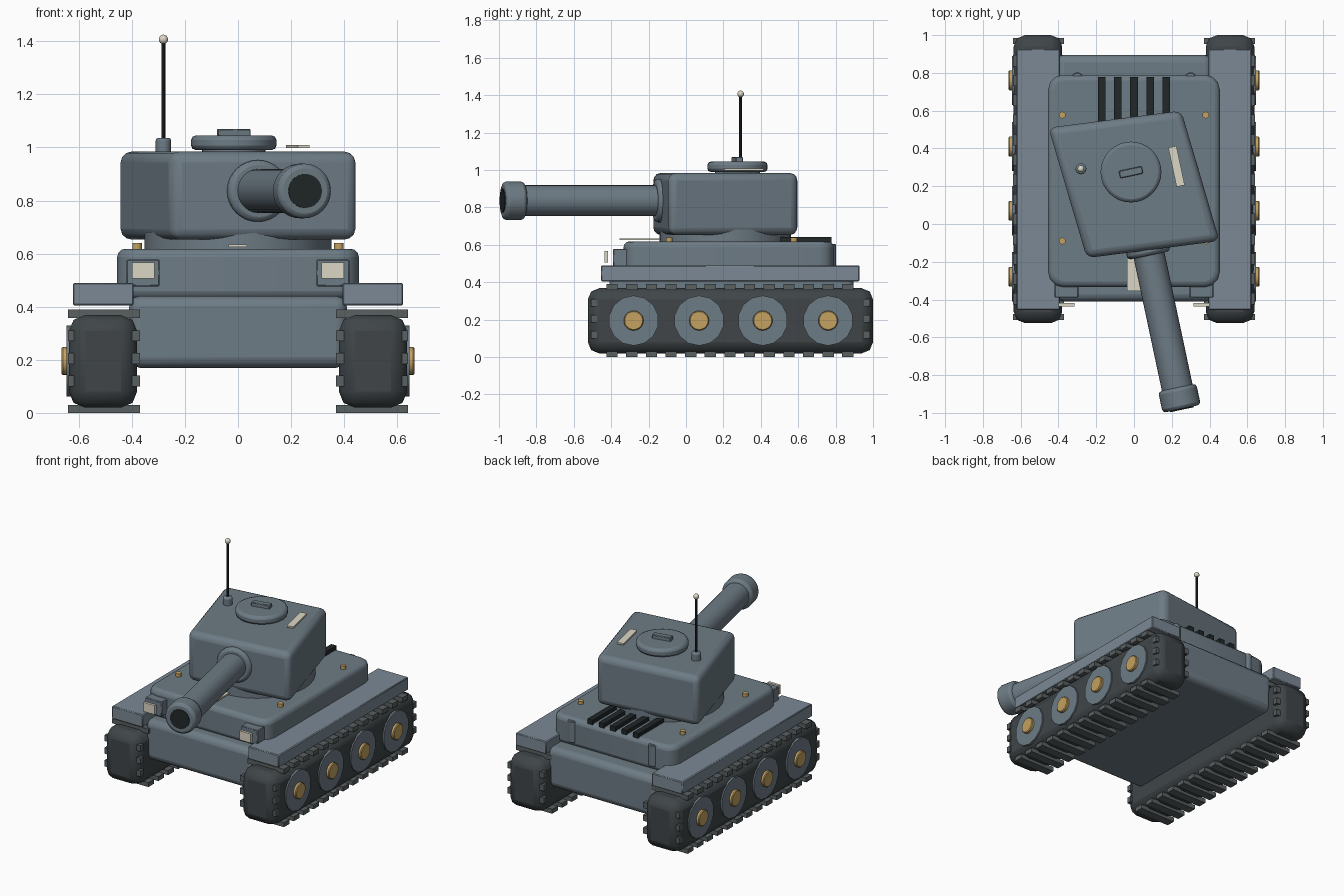
import bpy, bmesh, math
from mathutils import Vector, Matrix

if "Cube" in bpy.data.objects:
    bpy.data.objects.remove(bpy.data.objects["Cube"])


def mat(name, rgb):
    m = bpy.data.materials.new(name)
    m.diffuse_color = (*rgb, 1)
    m.use_nodes = True
    m.node_tree.nodes["Principled BSDF"].inputs["Base Color"].default_value = m.diffuse_color
    return m


HULL = mat("hull_paint", (0.155, 0.2, 0.235))
PANEL = mat("panel_paint", (0.2, 0.25, 0.3))
TRACK = mat("track_rubber", (0.05, 0.06, 0.065))
CLEAT = mat("cleat_metal", (0.1, 0.115, 0.12))
GOLD = mat("brass", (0.55, 0.36, 0.12))
CREAM = mat("cream", (0.72, 0.68, 0.56))
BLACK = mat("black", (0.015, 0.02, 0.022))

PIVOT = Vector((0, 0.21, 0.836))          # turret rotation centre
YAW = math.radians(12)
AIM = Vector((math.sin(YAW), -math.cos(YAW), 0))


def finish(name, bm, material, bevel=0, seg=3):
    bmesh.ops.recalc_face_normals(bm, faces=bm.faces)
    me = bpy.data.meshes.new(name)
    bm.to_mesh(me)
    bm.free()
    me.materials.append(material)
    ob = bpy.data.objects.new(name, me)
    bpy.context.collection.objects.link(ob)
    if bevel:
        b = ob.modifiers.new("bevel", "BEVEL")
        b.width, b.segments, b.limit_method = bevel, seg, "ANGLE"
        b.angle_limit = math.radians(40)
    bpy.context.view_layer.objects.active = ob
    bpy.ops.object.select_all(action="DESELECT")
    ob.select_set(True)
    bpy.ops.object.shade_smooth_by_angle(angle=math.radians(32))
    return ob


def add_box(bm, x, y, z, yaw=0):
    c = Vector(((x[0] + x[1]) / 2, (y[0] + y[1]) / 2, (z[0] + z[1]) / 2))
    m = Matrix.Translation(c) @ Matrix.Rotation(yaw, 4, "Z") @ Matrix.Diagonal(
        (abs(x[1] - x[0]), y[1] - y[0], z[1] - z[0], 1))
    bmesh.ops.create_cube(bm, size=1, matrix=m)


def box(name, x, y, z, material, bevel=0, seg=3, yaw=0):
    bm = bmesh.new()
    add_box(bm, x, y, z, yaw)
    return finish(name, bm, material, bevel, seg)


def cyl(name, a, b, r, material, sides=32, bevel=0, seg=2):
    a, b = Vector(a), Vector(b)
    d = b - a
    bm = bmesh.new()
    m = Matrix.Translation((a + b) / 2) @ d.to_track_quat("Z", "Y").to_matrix().to_4x4()
    bmesh.ops.create_cone(bm, cap_ends=True, segments=sides, radius1=r, radius2=r,
                          depth=d.length, matrix=m)
    return finish(name, bm, material, bevel, seg)


def prism(name, pts, z0, z1, material, bevel, seg=3):
    bm = bmesh.new()
    f = bm.faces.new([bm.verts.new((x, y, z0)) for x, y in pts])
    top = bmesh.ops.extrude_face_region(bm, geom=[f])["geom"]
    bmesh.ops.translate(bm, vec=(0, 0, z1 - z0),
                        verts=[v for v in top if isinstance(v, bmesh.types.BMVert)])
    return finish(name, bm, material, bevel, seg)


# hull
box("lower_hull", (-0.41, 0.41), (-0.41, 0.895), (0.17, 0.44), HULL, 0.04)
c = []
for sx, sy in ((1, 1), (-1, 1), (-1, -1), (1, -1)):
    base = math.atan2(sy, sx) - math.pi / 4
    for i in range(4):                    # rounded plan corners
        a = base + i * math.pi / 6
        c.append((sx * 0.375 + 0.08 * math.cos(a),
                  0.228 + sy * 0.482 + 0.08 * math.sin(a)))
prism("upper_hull", c, 0.43, 0.618, HULL, 0.03)

for s, side in ((-1, "left"), (1, "right")):
    # tracks with cleats
    box(side + "_track", (s * 0.38, s * 0.637), (-0.525, 1.0), (0.02, 0.368), TRACK, 0.06, 2)
    bm = bmesh.new()
    x = (s * 0.37, s * 0.64)
    for i in range(13):
        y = -0.395 + i * 0.105
        add_box(bm, x, (y - 0.03, y + 0.03), (0, 0.03))
        add_box(bm, x, (y - 0.03, y + 0.03), (0.358, 0.39))
    for z in (0.12, 0.205, 0.29):
        add_box(bm, x, (-0.508, -0.476), (z - 0.02, z + 0.02))
        add_box(bm, x, (0.952, 0.984), (z - 0.02, z + 0.02))
    finish(side + "_track_cleats", bm, CLEAT)
    # wheels and hubs
    for i, y in enumerate((-0.28, 0.07, 0.41, 0.76)):
        cyl(f"{side}_wheel_{i}", (s * 0.6, y, 0.195), (s * 0.646, y, 0.195), 0.134, HULL, 14)
        cyl(f"{side}_hub_{i}", (s * 0.62, y, 0.195), (s * 0.665, y, 0.195), 0.053, GOLD, 18, 0.005, 1)
    # fender, headlight, exhaust
    box(side + "_fender", (s * 0.393, s * 0.622), (-0.455, 0.927), (0.405, 0.49), PANEL, 0.005, 1)
    box(side + "_headlight_box", (s * 0.295, s * 0.42), (-0.39, -0.31), (0.477, 0.578), HULL, 0.004, 1)
    box(side + "_headlight_lens", (s * 0.315, s * 0.4), (-0.436, -0.418), (0.506, 0.567), CREAM)
    cyl(side + "_exhaust", (s * 0.3, 0.77, 0.46), (s * 0.3, 0.77, 0.605), 0.033, HULL, 16, 0.005, 1)
    # deck bolts
    for y in (-0.09, 0.577):
        cyl(f"{side}_deck_bolt", (s * 0.38, y, 0.61), (s * 0.38, y, 0.64), 0.018, GOLD, 12)

# rear deck vents and front deck stripe
for i in range(5):
    x = (i - 2) * 0.085
    box(f"vent_{i}", (x - 0.02, x + 0.02), (0.5, 0.778), (0.61, 0.643), BLACK)
box("deck_stripe", (-0.036, 0.034), (-0.355, -0.1), (0.625, 0.635), CREAM)

# turret: slightly skewed block on a ring
cyl("turret_ring", (0, 0.21, 0.6), (0, 0.21, 0.682), 0.352, HULL, 32)
prism("turret", [(0.25, 0.6), (-0.453, 0.51), (-0.25, -0.18), (0.453, -0.09)], 0.653, 0.984, HULL, 0.04)

# gun
cyl("gun_collar", PIVOT + AIM * 0.28, PIVOT + AIM * 0.385, 0.116, HULL, 32, 0.018)
cyl("gun_barrel", PIVOT + AIM * 0.3, PIVOT + AIM * 1.13, 0.083, HULL, 32)
cyl("gun_muzzle", PIVOT + AIM * 1.1, PIVOT + AIM * 1.215, 0.103, HULL, 32, 0.018)
cyl("gun_bore", PIVOT + AIM * 1.19, PIVOT + AIM * 1.22, 0.064, BLACK, 32)

# hatch, handle and turret stripe
cyl("hatch", (-0.016, 0.275, 0.99), (-0.016, 0.275, 1.045), 0.161, HULL, 32, 0.018)
cyl("hatch_seat", (-0.016, 0.275, 0.97), (-0.016, 0.275, 1.0), 0.12, HULL, 32)
box("hatch_handle", (-0.078, 0.046), (0.254, 0.294), (1.035, 1.07), HULL, 0.004, 1, YAW)
box("turret_stripe", (0.203, 0.247), (0.199, 0.411), (0.998, 1.009), CREAM, yaw=YAW)

# antenna
cyl("antenna_base", (-0.281, 0.292, 0.97), (-0.281, 0.292, 1.036), 0.029, HULL, 16, 0.01)
cyl("antenna_rod", (-0.281, 0.292, 1.02), (-0.281, 0.292, 1.4), 0.0075, BLACK, 10)
bm = bmesh.new()
bmesh.ops.create_uvsphere(bm, u_segments=14, v_segments=8, radius=0.018,
                          matrix=Matrix.Translation((-0.281, 0.292, 1.407)))
finish("antenna_tip", bm, CREAM)
